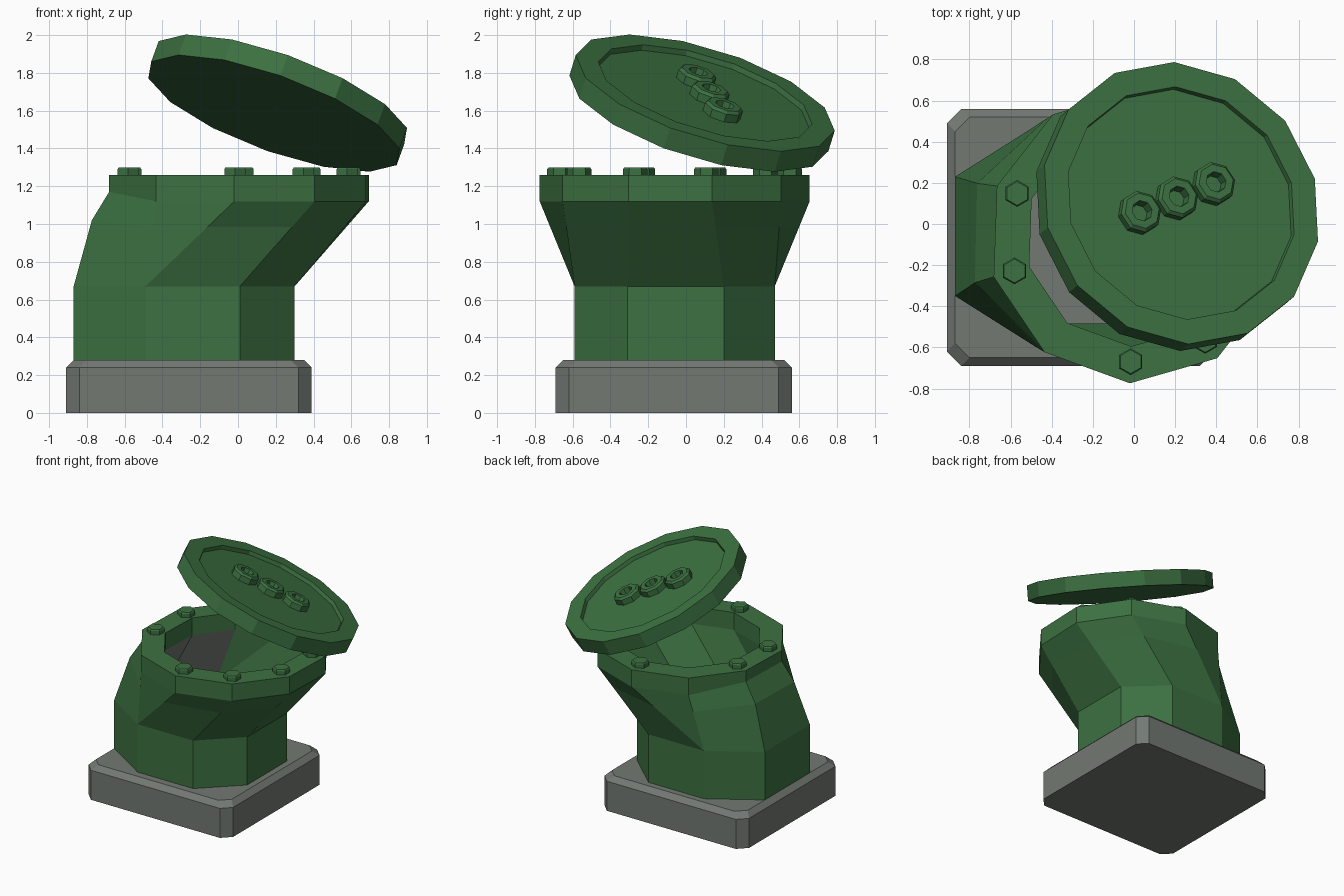
import bpy, bmesh, math
from mathutils import Vector, Matrix

cube = bpy.data.objects.get("Cube")
if cube:
    bpy.data.objects.remove(cube)


def material(name, rgb):
    m = bpy.data.materials.new(name)
    m.use_nodes = True
    m.diffuse_color = (*rgb, 1)
    bsdf = m.node_tree.nodes["Principled BSDF"]
    bsdf.inputs["Base Color"].default_value = (*rgb, 1)
    bsdf.inputs["Roughness"].default_value = 0.8
    return m


GREEN = material("pipe green", (0.045, 0.165, 0.053))
GREY = material("concrete grey", (0.17, 0.19, 0.17))


def loft(name, rings, mats, caps=True, matrix=None, paint=None):
    """Join equal-length rings of points; caps=False closes the last ring to the first."""
    bm = bmesh.new()
    loops = [[bm.verts.new(p) for p in ring] for ring in rings]
    pairs = list(zip(loops, loops[1:]))
    if caps:
        bm.faces.new(loops[0])
        bm.faces.new(loops[-1])
    else:
        pairs.append((loops[-1], loops[0]))
    for a, b in pairs:
        for i in range(len(a)):
            j = (i + 1) % len(a)
            bm.faces.new((a[i], a[j], b[j], b[i]))
    bmesh.ops.remove_doubles(bm, verts=bm.verts, dist=0.0005)
    bmesh.ops.recalc_face_normals(bm, faces=bm.faces)
    if paint:
        for f in bm.faces:
            f.material_index = paint(f)
    mesh = bpy.data.meshes.new(name)
    bm.to_mesh(mesh)
    bm.free()
    for m in mats:
        mesh.materials.append(m)
    ob = bpy.data.objects.new(name, mesh)
    bpy.context.collection.objects.link(ob)
    if matrix:
        ob.matrix_world = matrix
    return ob


def circle(n, r, z, start=0.0, cx=0.0, cy=0.0):
    angles = [math.radians(start + 360 * i / n) for i in range(n)]
    return [Vector((cx + r * math.cos(a), cy + r * math.sin(a), z)) for a in angles]


# Base slab: rectangle with cut corners and a chamfered top
def slab(inset, z, c=0.07):
    x, y = 0.65 - inset, 0.625 - inset
    pts = [(x, c - y), (x, y - c), (x - c, y), (c - x, y),
           (-x, y - c), (-x, c - y), (c - x, -y), (x - c, -y)]
    return [(px - 0.26, py - 0.065, z) for px, py in pts]


loft("base_slab", [slab(0, 0), slab(0, 0.24), slab(0.04, 0.28)], [GREY])

# Pipe: octagonal foot leaning into a ten-sided flange (two foot corners fan out)
CX, CY, START = 0.005, -0.06, 160
foot = [(-0.87, 0.23), (-0.87, -0.35), (-0.49, -0.59), (-0.49, -0.59), (0.01, -0.59),
        (0.30, -0.31), (0.30, 0.20), (0.01, 0.47), (-0.49, 0.47), (-0.49, 0.47)]


def foot_ring(z, s=1.0):
    return [Vector((-0.285 + (x + 0.285) * s, CY + (y - CY) * s, z)) for x, y in foot]


def flange(r, z):
    return circle(10, r, z, START, CX, CY)


shoulder = foot_ring(0.67)
lip = flange(0.715, 1.12)
for v in lip[:2]:
    v.z = 1.17
bend = [a.lerp(b, 0.7) for a, b in zip(shoulder, lip)]
for v in bend[:2]:
    v.x -= 0.035


def lining(f):
    c = f.calc_center_median()
    return int(c.x < -0.4 and f.normal.x > 0.3 and c.z < 1.12)


loft("pipe", [foot_ring(0.26), shoulder, bend, lip, flange(0.715, 1.26), flange(0.535, 1.26),
              flange(0.535, 1.12), foot_ring(0.67, 0.8), foot_ring(0.26, 0.8)],
     [GREEN, GREY], caps=False, paint=lining)

# Flange bolts, absent at the two fanned corners
for i, p in enumerate(flange(0.61, 1.25)):
    if i not in (2, 9):
        loft("flange_bolt", [circle(6, 0.065, 0, 30), circle(6, 0.065, 0.04, 30),
                             circle(6, 0.058, 0.05, 30)], [GREEN],
             matrix=Matrix.Translation(p))

# Tilted lid with a shallow recess
normal = Vector((0.33, 0.28, 0.902)).normalized()
tilt = (Matrix.Translation((0.21, 0.085, 1.64))
        @ Vector((0, 0, 1)).rotation_difference(normal).to_matrix().to_4x4())
FLOOR = 0.03
loft("lid", [circle(14, 0.715, -0.06, 90), circle(14, 0.715, 0.06, 90),
             circle(14, 0.59, 0.06, 90), circle(14, 0.585, FLOOR, 90)], [GREEN], matrix=tilt)

# Row of three nuts on the lid
along = Vector((0.375, 0.16, 0))
for k in (-1, 0, 1):
    spot = Vector((-0.02, 0.025, FLOOR - 0.005)) + along * k * 0.52
    loft("lid_nut", [circle(8, 0.105, 0, 10), circle(8, 0.105, 0.05, 10),
                     circle(8, 0.09, 0.065, 10), circle(8, 0.052, 0.065, 10),
                     circle(8, 0.045, 0.01, 10)], [GREEN],
         matrix=tilt @ Matrix.Translation(spot))
